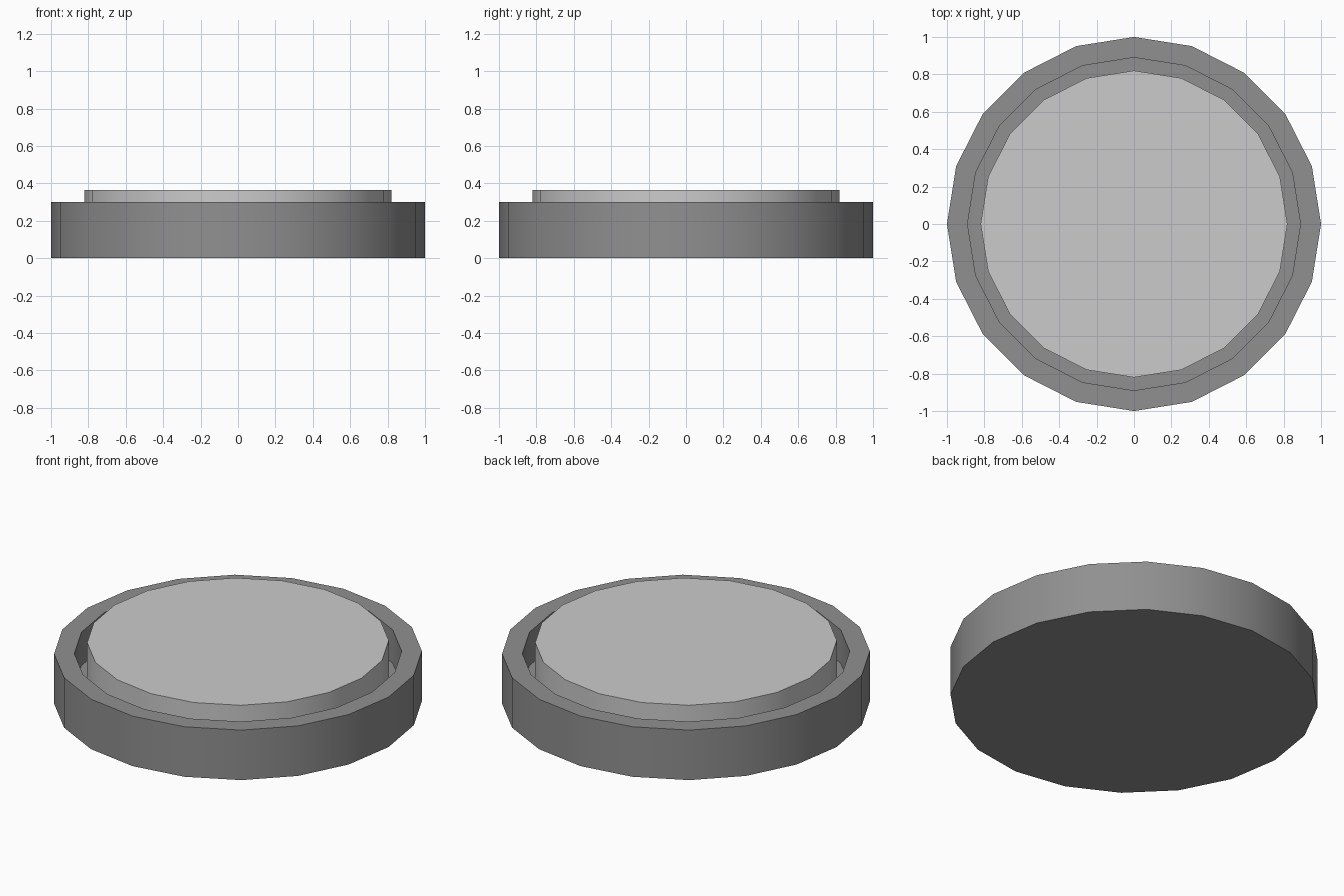
import bpy
import bmesh
import math

if "Cube" in bpy.data.objects:
    bpy.data.objects.remove(bpy.data.objects["Cube"])

SIDES = 20


def lathe(name, profile, grey):
    """Revolve a (radius, z) profile; end rings are capped flat."""
    bm = bmesh.new()
    rings = []
    for r, z in profile:
        rings.append([bm.verts.new((r * math.cos(2 * math.pi * i / SIDES),
                                    r * math.sin(2 * math.pi * i / SIDES), z))
                      for i in range(SIDES)])
    for a, b in zip(rings, rings[1:]):
        for i in range(SIDES):
            j = (i + 1) % SIDES
            bm.faces.new((a[i], a[j], b[j], b[i]))
    bm.faces.new(rings[0][::-1])
    bm.faces.new(rings[-1])
    bmesh.ops.recalc_face_normals(bm, faces=bm.faces)
    mesh = bpy.data.meshes.new(name)
    bm.to_mesh(mesh)
    bm.free()
    obj = bpy.data.objects.new(name, mesh)
    bpy.context.collection.objects.link(obj)
    if grey is not None:
        mat = bpy.data.materials.new(name + "_grey")
        mat.diffuse_color = (grey, grey, grey, 1)
        mat.use_nodes = True
        mat.node_tree.nodes["Principled BSDF"].inputs["Base Color"].default_value = mat.diffuse_color
        mesh.materials.append(mat)
    bpy.ops.object.select_all(action='DESELECT')
    obj.select_set(True)
    bpy.context.view_layer.objects.active = obj
    bpy.ops.object.shade_smooth_by_angle(angle=math.radians(30))
    return obj


# Outer tray: base, raised rim and recessed floor
lathe("base_tray", [(1.0, 0), (1.0, 0.30), (0.89, 0.30), (0.89, 0.10)], 0.28)

# Raised inner disc standing on the tray floor
lathe("button_disc", [(0.82, 0.10), (0.82, 0.365)], None)
